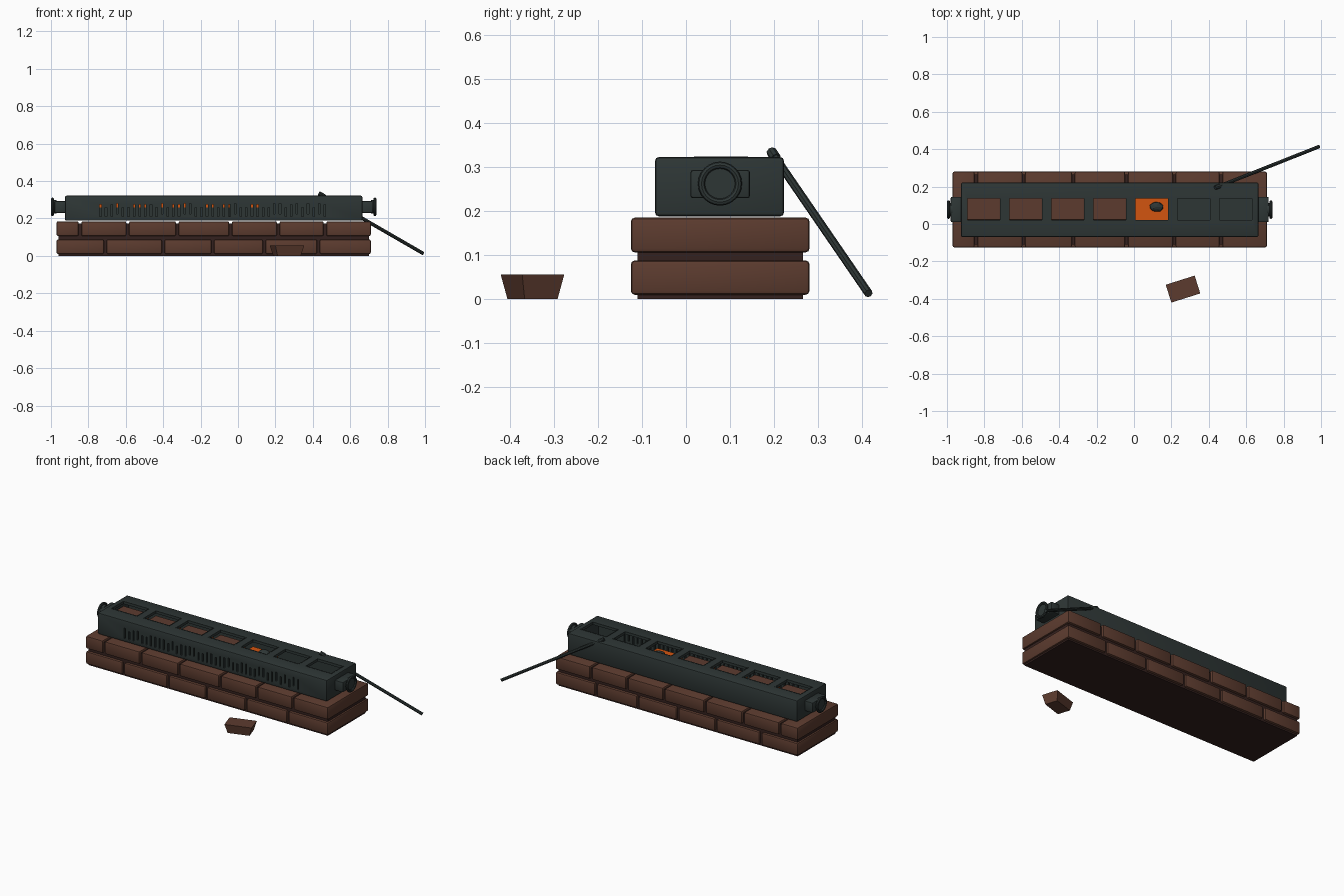
import bpy, bmesh, math, random
from mathutils import Vector, Matrix

random.seed(4)
if "Cube" in bpy.data.objects:
    bpy.data.objects.remove(bpy.data.objects["Cube"], do_unlink=True)


def material(name, rgb):
    m = bpy.data.materials.new(name)
    m.use_nodes = True
    m.diffuse_color = (*rgb, 1)
    bsdf = next(n for n in m.node_tree.nodes if n.type == 'BSDF_PRINCIPLED')
    bsdf.inputs["Base Color"].default_value = (*rgb, 1)
    return m


BRICK = material("brick brown", (0.107, 0.044, 0.028))
MORTAR = material("dark mortar", (0.034, 0.015, 0.013))
IRON = material("dark iron", (0.027, 0.037, 0.036))
GLOW = material("glowing orange", (0.65, 0.09, 0.005))


def add_box(bm, lo, hi):
    lo, hi = Vector(lo), Vector(hi)
    size = hi - lo
    mat = Matrix.Translation((lo + hi) / 2) @ Matrix.Diagonal((*size, 1))
    bmesh.ops.create_cube(bm, size=1, matrix=mat)


def finish(name, bm, mat, bevel=0, smooth=False):
    mesh = bpy.data.meshes.new(name)
    bm.to_mesh(mesh)
    bm.free()
    ob = bpy.data.objects.new(name, mesh)
    bpy.context.collection.objects.link(ob)
    mesh.materials.append(mat)
    bpy.ops.object.select_all(action='DESELECT')
    ob.select_set(True)
    bpy.context.view_layer.objects.active = ob
    if bevel:
        mod = ob.modifiers.new("bevel", 'BEVEL')
        mod.width = bevel
        mod.segments = 2
        bpy.ops.object.modifier_apply(modifier=mod.name)
    if smooth:
        bpy.ops.object.shade_smooth_by_angle(angle=math.radians(35))
    return ob


def boxes(name, spans, mat, bevel=0, smooth=False):
    bm = bmesh.new()
    for lo, hi in spans:
        add_box(bm, lo, hi)
    return finish(name, bm, mat, bevel, smooth)


def cut(target, cutter):
    mod = target.modifiers.new("cut", 'BOOLEAN')
    mod.operation = 'DIFFERENCE'
    mod.solver = 'EXACT'
    mod.object = cutter
    bpy.context.view_layer.objects.active = target
    bpy.ops.object.modifier_apply(modifier=mod.name)
    bpy.data.objects.remove(cutter, do_unlink=True)


def cylinder(name, a, b, radius, sides, mat):
    a, b = Vector(a), Vector(b)
    turn = (b - a).to_track_quat('Z', 'Y').to_matrix().to_4x4()
    bm = bmesh.new()
    bmesh.ops.create_cone(bm, cap_ends=True, segments=sides, radius1=radius, radius2=radius,
                          depth=(b - a).length, matrix=Matrix.Translation((a + b) / 2) @ turn)
    return finish(name, bm, mat, smooth=sides > 8)


# Brick plinth: mortar core and two courses of staggered bricks
boxes("mortar_core", [((-0.96, -0.11, 0), (0.70, 0.265, 0.172))], MORTAR)
courses = [
    ("lower_bricks", 0.01, 0.088, [-0.71, -0.40, -0.135, 0.14, 0.43]),
    ("upper_bricks", 0.106, 0.185, [-0.845, -0.59, -0.325, -0.04, 0.215, 0.465]),
]
GAP = 0.007
for name, z0, z1, joints in courses:
    edges = [-0.97 - GAP] + joints + [0.71 + GAP]
    boxes(name, [((a + GAP, -0.125, z0), (b - GAP, 0.28, z1)) for a, b in zip(edges, edges[1:])],
          BRICK, 0.009, True)

# Hollow iron trough with seven openings and a pierced front wall
trough = boxes("iron_trough", [((-0.925, -0.07, 0.188), (0.665, 0.222, 0.322))], IRON, 0.008, True)
cut(trough, boxes("cavity", [((-0.905, -0.055, 0.203), (0.645, 0.207, 0.307))], IRON))
centres = [-0.803 + 0.2245 * i for i in range(7)]
W = 0.087
cut(trough, boxes("openings", [((c - W, 0.022, 0.29), (c + W, 0.137, 0.34)) for c in centres], IRON))
slits = []
for i in range(41):
    x = -0.74 + 0.03 * i
    low, high = random.choice([(0.21, 0.275), (0.21, 0.26), (0.225, 0.28)])
    slits.append(((x, -0.09, low), (x + 0.009, -0.04, high)))
cut(trough, boxes("slits", slits, IRON))

# Raised rims around the openings
rim = 0.004
rims = []
for c in centres:
    for s in (-1, 1):
        x = c + s * (W + rim / 2)
        y = 0.0795 + s * (0.0575 + rim / 2)
        rims.append(((x - rim / 2, 0.018, 0.32), (x + rim / 2, 0.141, 0.3235)))
        rims.append(((c - W, y - rim / 2, 0.32), (c + W, y + rim / 2, 0.3235)))
boxes("opening_rims", rims, IRON)

# Trays, glowing beds and the bricks heating on them
def slabs(name, cs, z0, z1, mat, bevel=0):
    boxes(name, [((c - W, 0.022, z0), (c + W, 0.137, z1)) for c in cs], mat, bevel)


slabs("trays", centres[:5], 0.203, 0.258, IRON)
slabs("glowing_beds", centres[:5], 0.258, 0.28, GLOW)
slabs("heated_bricks", centres[:4], 0.28, 0.295, BRICK, 0.003)

# Coal lump on the open bed
bm = bmesh.new()
bmesh.ops.create_icosphere(bm, subdivisions=2, radius=1)
for v in bm.verts:
    v.co *= random.uniform(0.9, 1.05)
bmesh.ops.transform(bm, verts=bm.verts, matrix=Matrix.Translation((0.12, 0.092, 0.285))
                    @ Matrix.Diagonal((0.038, 0.028, 0.022, 1)))
finish("coal_lump", bm, IRON)

# End brackets, each with a hub and ring handle
for side, x in (("left", 0.66), ("right", -0.92)):
    s = 1 if x > 0 else -1
    xs = sorted((x, x + s * 0.06))
    boxes(side + "_bracket", [((xs[0], 0.01, 0.229), (xs[1], 0.145, 0.293))], IRON, 0.006, True)
    cylinder(side + "_hub", (x + s * 0.05, 0.077, 0.262), (x + s * 0.071, 0.077, 0.262), 0.036, 24, IRON)
    bpy.ops.mesh.primitive_torus_add(major_segments=24, minor_segments=8, major_radius=0.042,
                                     minor_radius=0.008, location=(x + s * 0.072, 0.077, 0.262),
                                     rotation=(0, math.pi / 2, 0))
    ring = bpy.context.object
    ring.name = side + "_ring"
    ring.data.materials.append(IRON)
    bpy.ops.object.shade_smooth_by_angle()

# Poker leaning on the back edge
cylinder("poker", (0.437, 0.195, 0.332), (0.99, 0.414, 0.013), 0.0095, 8, IRON)
cylinder("poker_tip", (0.434, 0.194, 0.334), (0.46, 0.204, 0.319), 0.012, 8, IRON)

# Loose tapered brick on the ground
bm = bmesh.new()
add_box(bm, (-0.081, -0.05, 0), (0.081, 0.05, 0.056))
for v in bm.verts:
    if v.co.z < 0.01:
        v.co.x *= 0.8
        v.co.y *= 0.78
loose = finish("loose_brick", bm, BRICK)
loose.location = (0.262, -0.348, 0)
loose.rotation_euler.z = math.radians(17.5)
